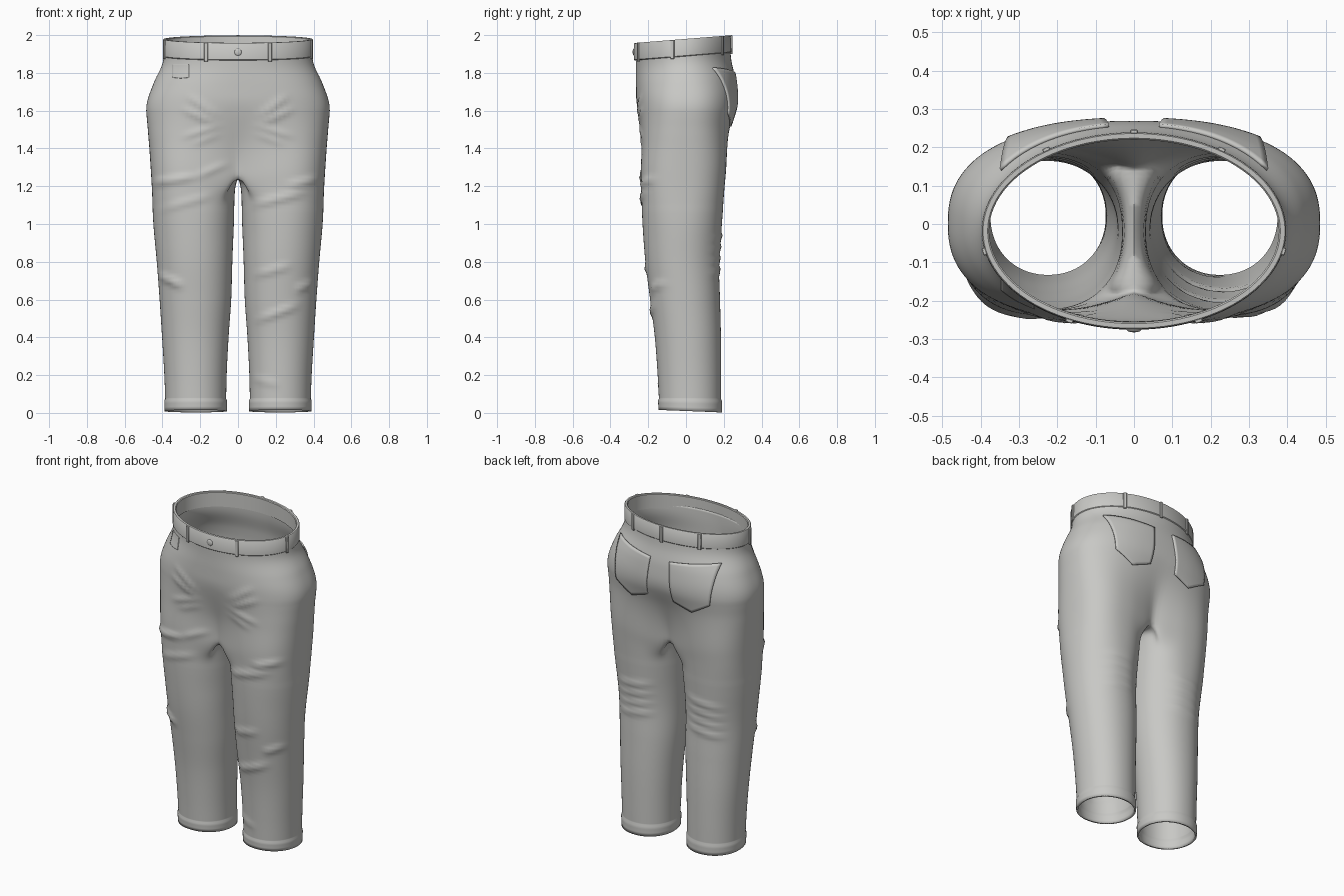
import bpy, bmesh, math
from mathutils import Vector
from mathutils.bvhtree import BVHTree

cube = bpy.data.objects.get("Cube")
if cube:
    bpy.data.objects.remove(cube)

cloth = bpy.data.materials.new("grey cloth")
cloth.use_nodes = True
GREY = (0.58, 0.58, 0.56, 1)
cloth.diffuse_color = GREY
cloth.node_tree.nodes["Principled BSDF"].inputs["Base Color"].default_value = GREY


def finish(bm, name, thickness=0, angle=40):
    mesh = bpy.data.meshes.new(name)
    bm.to_mesh(mesh)
    bm.free()
    mesh.materials.append(cloth)
    ob = bpy.data.objects.new(name, mesh)
    bpy.context.collection.objects.link(ob)
    if thickness:
        mod = ob.modifiers.new("thickness", "SOLIDIFY")
        mod.thickness = thickness
        mod.offset = -1
    bpy.ops.object.select_all(action="DESELECT")
    ob.select_set(True)
    bpy.context.view_layer.objects.active = ob
    bpy.ops.object.shade_smooth_by_angle(angle=math.radians(angle))
    return ob


def step(a, b, v):
    t = min(max((v - a) / (b - a), 0), 1)
    return t * t * (3 - 2 * t)


# Silhouette keys: height, outer side, inner leg, front, back
KEYS = [
    (1.95, .390, 0, -.268, .232), (1.85, .400, 0, -.265, .240),
    (1.75, .445, 0, -.265, .262), (1.63, .484, 0, -.262, .268),
    (1.50, .478, 0, -.250, .240), (1.40, .470, 0, -.242, .225),
    (1.25, .460, 0, -.240, .210), (1.20, .457, .014, -.238, .205),
    (1.00, .448, .022, -.230, .190), (.80, .430, .030, -.215, .175),
    (.60, .415, .036, -.190, .180), (.40, .402, .050, -.165, .185),
    (.20, .390, .060, -.150, .186), (0, .383, .064, -.140, .185)]


def section(z):
    """Smoothly interpolated silhouette at a height."""
    k = next((i for i in range(len(KEYS) - 1) if z >= KEYS[i + 1][0]), len(KEYS) - 2)
    a, b = KEYS[k], KEYS[k + 1]
    p, n = KEYS[max(k - 1, 0)], KEYS[min(k + 2, len(KEYS) - 1)]
    h = b[0] - a[0]
    t = (z - a[0]) / h
    out = []
    for c in range(1, 5):
        m0 = (b[c] - p[c]) / (b[0] - p[0]) * h
        m1 = (n[c] - a[c]) / (n[0] - a[0]) * h
        out.append((2*t**3 - 3*t*t + 1) * a[c] + (t**3 - 2*t*t + t) * m0
                   + (3*t*t - 2*t**3) * b[c] + (t**3 - t*t) * m1)
    return out


def oval(angle, cx, cy, rx, ry, p):
    c, s = math.cos(angle), math.sin(angle)
    return (cx + math.copysign(abs(c) ** (2 / p), c) * rx,
            cy + math.copysign(abs(s) ** (2 / p), s) * ry)


HALF, BRIDGE, CROTCH = 60, 20, 1.25


def trunk_point(i, z):
    o, n, f, b = section(z)
    p = 2 + .4 * step(1.9, 1.65, z)
    return oval(math.pi * (i / HALF - .5), 0, (f + b) / 2, o, (b - f) / 2, p)


def leg_point(i, z):
    o, n, f, b = section(z)
    grow = .005 * step(.075, .065, z)          # turned-up hem
    p = 2.1 + .3 * step(.9, 1.25, z)
    args = ((o + n) / 2, (f + b) / 2, (o - n) / 2 + grow, (b - f) / 2 + grow, p)
    a = 1.5 * math.pi * (i / HALF - .5)
    x, y = oval(a, *args)
    # draw the inner front and back edges towards the centre seam
    edge = min(abs(i), abs(i - HALF))
    x0 = oval(-.75 * math.pi, *args)[0]
    if i <= HALF:
        x -= x0 * step(7, 0, edge) * step(1.12, CROTCH, z)
    return x, y


# Trousers: half trunk and one leg, mirrored and welded
bm = bmesh.new()


def skin(upper, lower, closed):
    n = len(upper)
    for i in range(n if closed else n - 1):
        j = (i + 1) % n
        bm.faces.new((upper[i], lower[i], lower[j], upper[j]))


rows = 44
prev = None
for r in range(rows + 1):
    z = 1.92 + (CROTCH - 1.92) * r / rows
    w = step(1.68, CROTCH, z)
    ring = []
    for i in range(HALF + 1):
        (ax, ay), (bx, by) = trunk_point(i, z), leg_point(i, z)
        x = 0 if i in (0, HALF) else max(ax + (bx - ax) * w, .002)
        y = ay + (by - ay) * w
        ring.append(bm.verts.new((x, y, z + .08 * y * step(1.6, 1.9, z))))
    if prev:
        skin(prev, ring, False)
    prev = ring
for i in range(1, BRIDGE):
    co = prev[HALF].co.lerp(prev[0].co, i / BRIDGE)
    ring.append(bm.verts.new((0, co.y, CROTCH)))
prev = ring
levels = [CROTCH - .0195 * (i + 1) for i in range(60)] + [.075, .065, .05, .03, .01]
for z in levels:
    ring = []
    for i in range(HALF + BRIDGE):
        x, y = leg_point(i, z)
        ring.append(bm.verts.new((max(x, .004), y, z - .04 * y * step(.1, 0, z))))
    skin(prev, ring, True)
    prev = ring
bmesh.ops.mirror(bm, geom=bm.verts[:] + bm.edges[:] + bm.faces[:], axis="X", merge_dist=.0005)
soft = [v for v in bm.verts if 1.08 < v.co.z < 1.6]
for _ in range(5):
    bmesh.ops.smooth_vert(bm, verts=soft, factor=.5, use_axis_x=True, use_axis_y=True, use_axis_z=True)
bmesh.ops.recalc_face_normals(bm, faces=bm.faces)
side = max(bm.faces, key=lambda f: f.calc_center_median().x)
if side.normal.x < 0:
    bmesh.ops.reverse_faces(bm, faces=bm.faces)
bm.normal_update()

# Cloth folds: start x, z, end x, z, height
FRONT = [(-.45, 1.22, -.22, 1.25, .014), (-.22, 1.25, -.06, 1.32, .008),
         (-.40, 1.08, -.14, 1.15, .008), (-.42, .73, -.29, .67, .014),
         (.08, 1.10, .36, 1.17, .012), (.26, 1.20, .42, 1.24, .012),
         (.09, .73, .28, .78, .010), (.10, .49, .32, .57, .012),
         (.30, .65, .40, .69, .010), (.08, .18, .22, .15, .006)]
for s in (-1, 1):
    FRONT += [(s*.26, 1.68, s*.11, 1.56, .009), (s*.29, 1.61, s*.12, 1.53, .009),
              (s*.29, 1.46, s*.10, 1.52, .008), (s*.24, 1.42, s*.10, 1.48, .006)]
BACK = [(s*.12, .95 - .06*k, s*.36, .92 - .06*k, .009) for s in (-1, 1) for k in range(4)]


def ridge(x, z, fold):
    x0, z0, x1, z1, h = fold
    d = Vector((x1 - x0, z1 - z0))
    q = Vector((x - x0, z - z0))
    t = q.dot(d) / d.length_squared
    off = (q - d * t).length
    return h * math.exp(-(off / .017) ** 2) * step(-.15, .35, t) * step(1.15, .65, t)


moves = []
for v in bm.verts:
    x, y, z = v.co
    folds = FRONT if v.normal.y < 0 else BACK
    facing = step(0, .35, abs(v.normal.y))
    moves.append((v, v.normal * facing * sum(ridge(x, z, f) for f in folds)))
for v, m in moves:
    v.co += m
bm.normal_update()
surface = BVHTree.FromBMesh(bm)
finish(bm, "trousers", .011, 60)


def waist(angle, grow, dz):
    x, y = oval(angle, 0, -.018, .390 + grow, .250 + grow, 2)
    return Vector((x, y, 1.934 + .08 * y + dz))


# Waistband: rounded strip swept around the waist
bm = bmesh.new()
PROFILE = [(.004, -.046), (.008, -.042), (.007, .042), (.004, .046),
           (-.008, .046), (-.012, .042), (-.012, -.046)]
rings = [[bm.verts.new(waist(2 * math.pi * k / 96, g, d)) for g, d in PROFILE] for k in range(96)]
for k in range(96):
    skin(rings[k], rings[(k + 1) % 96], True)
bmesh.ops.recalc_face_normals(bm, faces=bm.faces)
finish(bm, "waistband")

# Belt loops
for deg in (-65, -115, -12, 192, 55, 125, 90):
    a = math.radians(deg)
    bm = bmesh.new()
    bmesh.ops.create_cube(bm, size=1)
    tangent = waist(a + .01, 0, 0) - waist(a - .01, 0, 0)
    turn = math.atan2(tangent.y, tangent.x)
    bmesh.ops.scale(bm, verts=bm.verts, vec=(.020, .010, .100))
    bmesh.ops.bevel(bm, geom=bm.edges[:], offset=.002, segments=1, affect="EDGES")
    ob = finish(bm, "belt_loop")
    ob.location = waist(a, .009, -.004)
    ob.rotation_euler.z = turn

# Button
bm = bmesh.new()
bmesh.ops.create_uvsphere(bm, u_segments=20, v_segments=10, radius=.019)
button = finish(bm, "button")
button.scale.y = .35
button.location = waist(-math.pi / 2, .008, -.002)


def patch(name, x_in, x_out, top_in, top_out, drop, point, taper, side, lift):
    """Pocket plate laid over the cloth, with a pointed lower edge."""
    bm = bmesh.new()
    N = 16
    grid = []
    for r in range(N + 1):
        row = []
        for c in range(N + 1):
            u, v = c / N, r / N
            length = drop + point * (1 - abs(2 * u - 1))
            x = x_in + (x_out - x_in) * (u + (.5 - u) * taper * v)
            z = top_in + (top_out - top_in) * u - length * v
            hit = surface.ray_cast(Vector((x, side, z)), Vector((0, -side, 0)))
            co = hit[0] + hit[1] * lift
            row.append(bm.verts.new(co))
        grid.append(row)
    for r in range(N):
        for c in range(N):
            bm.faces.new((grid[r][c], grid[r+1][c], grid[r+1][c+1], grid[r][c+1]))
    bm.normal_update()
    if sum(f.normal.y for f in bm.faces) * side < 0:
        bmesh.ops.reverse_faces(bm, faces=bm.faces)
    finish(bm, name, lift + .003)


for s, label in ((1, "left"), (-1, "right")):
    patch(label + "_back_pocket", s * .065, s * .345, 1.80, 1.825, .24, .055, .18, 1, .009)
patch("coin_pocket", -.345, -.260, 1.845, 1.845, .07, .004, 0, -1, .003)
